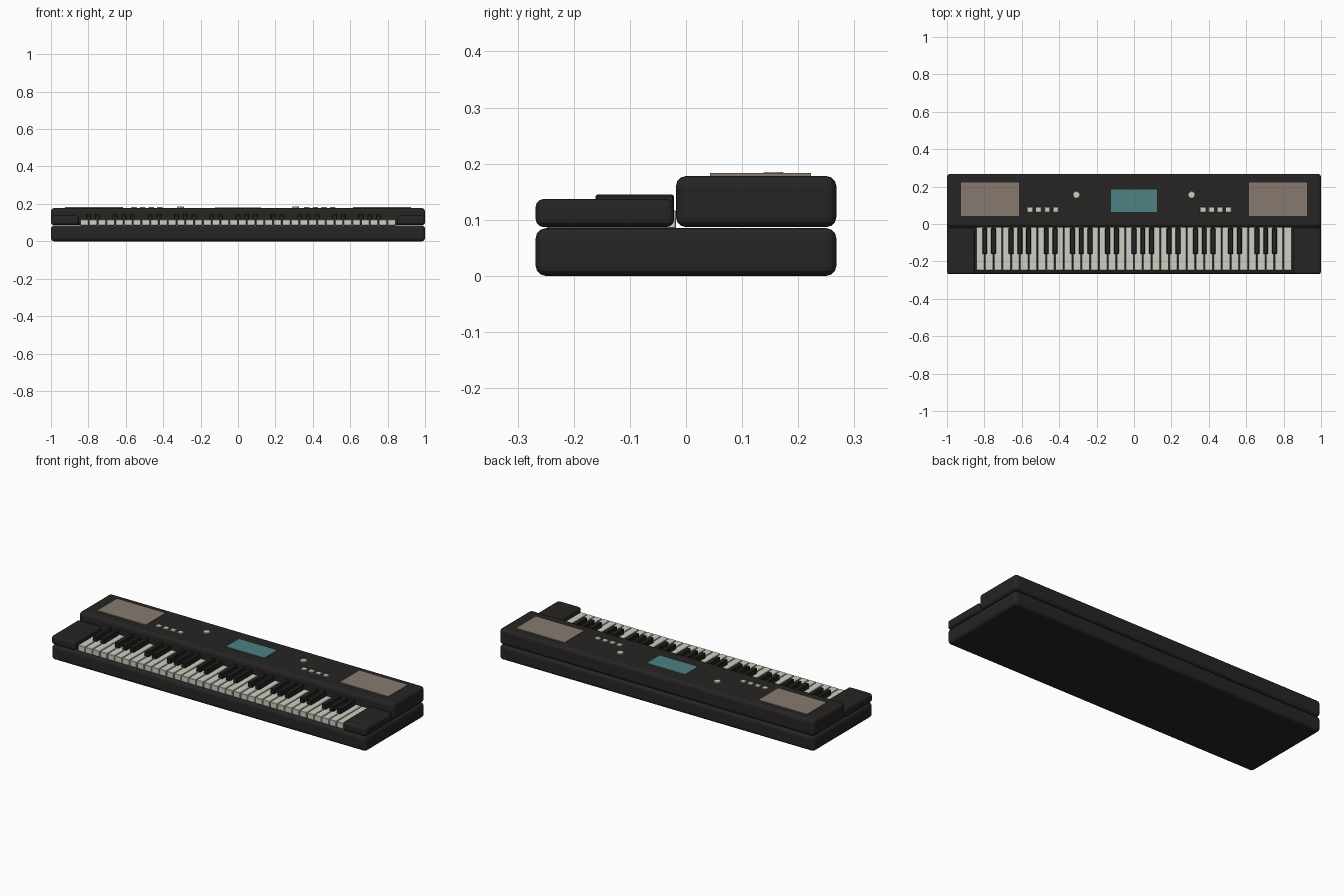
import bpy

if "Cube" in bpy.data.objects:
    bpy.data.objects.remove(bpy.data.objects["Cube"])

def material(name, rgb):
    m = bpy.data.materials.new(name)
    m.diffuse_color = (*rgb, 1)
    m.use_nodes = True
    m.node_tree.nodes["Principled BSDF"].inputs["Base Color"].default_value = m.diffuse_color
    return m

BODY = material("charcoal", (0.02, 0.018, 0.017))
IVORY = material("ivory", (0.62, 0.62, 0.54))
EBONY = material("ebony", (0.016, 0.016, 0.015))
GRILLE = material("grille", (0.24, 0.195, 0.16))
SCREEN = material("teal", (0.075, 0.22, 0.225))

def finish(ob, name, mat, bevel, segments):
    ob.name = name
    ob.data.materials.append(mat)
    if bevel:
        mod = ob.modifiers.new("bevel", 'BEVEL')
        mod.width = bevel
        mod.segments = segments
    return ob

def box(name, x, y, z, mat, bevel=0.0, segments=2):
    """Box from (min, max) ranges on each axis."""
    bpy.ops.mesh.primitive_cube_add(size=1, location=[sum(r) / 2 for r in (x, y, z)])
    ob = bpy.context.object
    ob.scale = [r[1] - r[0] for r in (x, y, z)]
    bpy.ops.object.transform_apply(location=False, rotation=False, scale=True)
    return finish(ob, name, mat, bevel, segments)

# Casing: base slab, raised control panel, end blocks
box("base", (-1, 1), (-0.268, 0.268), (0, 0.085), BODY, 0.018, 3)
box("control_panel", (-1, 1), (-0.018, 0.268), (0.087, 0.178), BODY, 0.018, 3)
for side, x in (("left", (-1, -0.85)), ("right", (0.85, 1))):
    box(side + "_end_block", x, (-0.268, -0.021), (0.087, 0.137), BODY, 0.014, 3)

# Keys: 36 white, black ones in the usual two-and-three pattern
COUNT, START = 36, -0.845
pitch = -2 * START / COUNT
for i in range(COUNT):
    x = START + i * pitch
    box("white_key", (x + 0.002, x + pitch - 0.002), (-0.248, -0.018),
        (0.084, 0.117), IVORY, 0.002, 1)
    if i % 7 not in (2, 6) and i < COUNT - 1:
        xb = x + pitch
        box("black_key", (xb - 0.013, xb + 0.013), (-0.161, -0.021),
            (0.105, 0.145), EBONY, 0.003, 1)

# Panel fittings: speakers, screen, buttons, knobs
for side, x in (("left", (-0.925, -0.615)), ("right", (0.615, 0.925))):
    box(side + "_speaker_grille", x, (0.043, 0.223), (0.174, 0.183), GRILLE)
box("screen", (-0.123, 0.123), (0.064, 0.184), (0.174, 0.182), SCREEN)
for start in (-0.556, 0.368):
    for i in range(4):
        x = start + i * 0.046
        box("button", (x - 0.015, x + 0.015), (0.062, 0.09), (0.174, 0.183),
            IVORY, 0.002, 1)
for x in (-0.308, 0.308):
    bpy.ops.mesh.primitive_cylinder_add(vertices=24, radius=0.019, depth=0.012,
                                        location=(x, 0.156, 0.179))
    finish(bpy.context.object, "knob", IVORY, 0.002, 1)
    bpy.ops.object.shade_smooth_by_angle()
